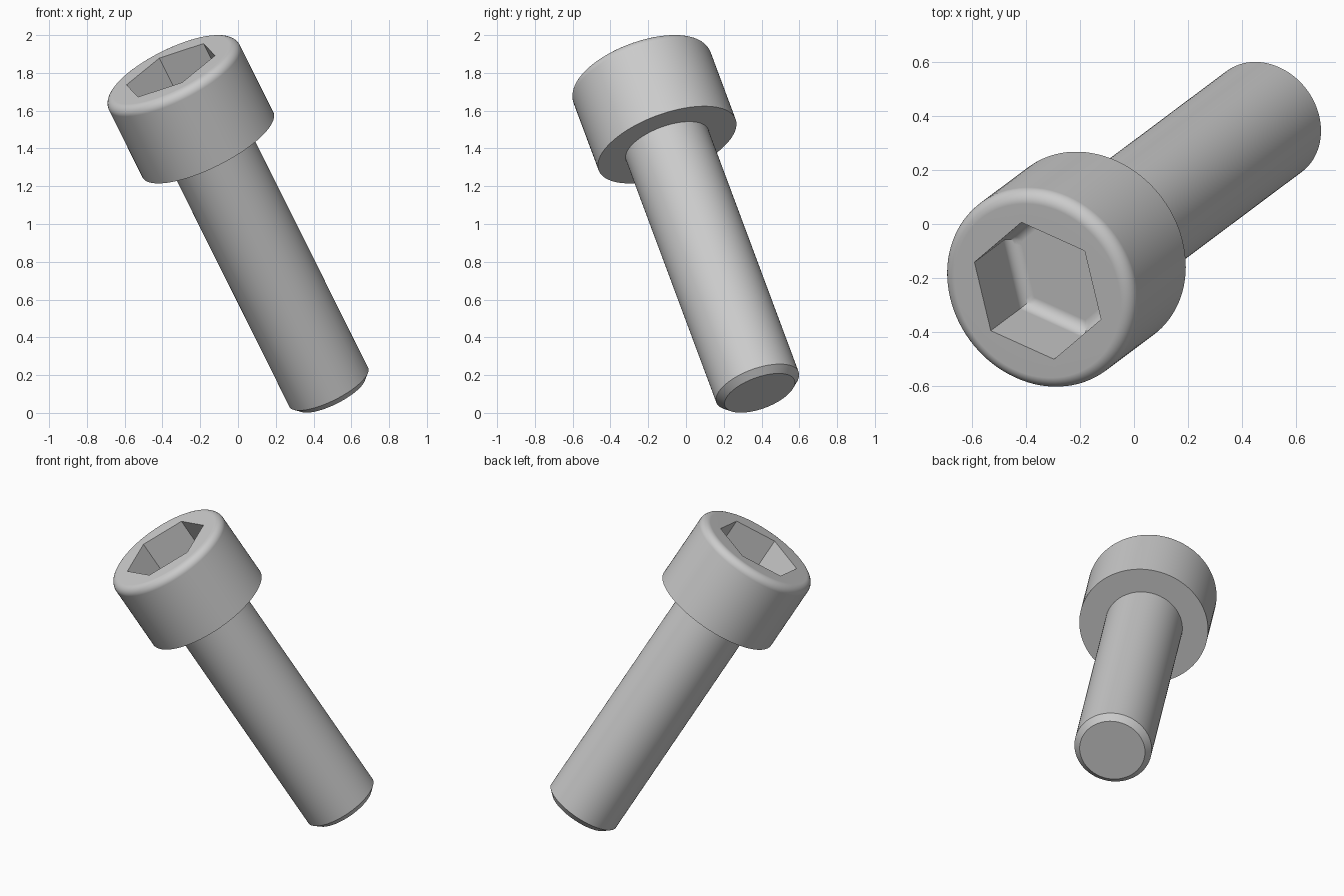
import bpy
import bmesh
from math import pi, cos, sin
from mathutils import Matrix, Vector

if "Cube" in bpy.data.objects:
    bpy.data.objects.remove(bpy.data.objects["Cube"], do_unlink=True)

SEGMENTS = 96
STEPS = 8

# Main sizes, measured along the tilted axis from the head's top face
HEAD_R, HEAD_H, ROUND = 0.387, 0.465, 0.048
SHAFT_R, LENGTH, CHAMFER = 0.2325, 2.013, 0.036
SOCKET_R, SOCKET_DEPTH, SOCKET_ROUND = 0.268, 0.30, 0.046

# Placement: head centre, axis up through the head, one socket corner
top_centre = Vector((-0.356, -0.247, 1.814))
axis = Vector((-0.852, -0.637, 1.709)).normalized()
corner = Vector((0.237, -0.107, 0.078))
corner = (corner - axis * corner.dot(axis)).normalized()
side = axis.cross(corner)
placement = Matrix.Translation(top_centre) @ Matrix((corner, side, axis)).transposed().to_4x4()

steel = bpy.data.materials.new("grey steel")
steel.use_nodes = True
steel.diffuse_color = (0.6, 0.6, 0.6, 1)
steel.node_tree.nodes["Principled BSDF"].inputs["Base Color"].default_value = (0.6, 0.6, 0.6, 1)


def ring_radius(radius, angle, hexagonal):
    """Radius of a circle, or of a hexagon with the given corner radius."""
    if not hexagonal:
        return radius
    return radius * cos(pi / 6) / cos(angle % (pi / 3) - pi / 6)


def loft(name, rings):
    """Join rings of (radius, z, hexagonal) and cap both ends."""
    bm = bmesh.new()
    loops = []
    for radius, z, hexagonal in rings:
        loop = []
        for i in range(SEGMENTS):
            a = 2 * pi * i / SEGMENTS
            r = ring_radius(radius, a + 1e-9, hexagonal)
            loop.append(bm.verts.new((r * cos(a), r * sin(a), z)))
        loops.append(loop)
    for low, high in zip(loops, loops[1:]):
        for i in range(SEGMENTS):
            j = (i + 1) % SEGMENTS
            bm.faces.new((low[i], low[j], high[j], high[i]))
    bm.faces.new(loops[0][::-1])
    bm.faces.new(loops[-1])
    bmesh.ops.recalc_face_normals(bm, faces=bm.faces)
    bm.transform(placement)
    mesh = bpy.data.meshes.new(name)
    bm.to_mesh(mesh)
    bm.free()
    mesh.materials.append(steel)
    obj = bpy.data.objects.new(name, mesh)
    bpy.context.collection.objects.link(obj)
    bpy.ops.object.select_all(action="DESELECT")
    obj.select_set(True)
    bpy.context.view_layer.objects.active = obj
    bpy.ops.object.shade_smooth_by_angle(angle=pi / 6)
    weighted = obj.modifiers.new("even shading", "WEIGHTED_NORMAL")
    weighted.keep_sharp = True
    return obj


quarter = [pi / 2 * i / STEPS for i in range(STEPS + 1)]

# Head: flat underside, straight side, rounded rim, hexagonal socket with rounded floor
head = [(HEAD_R, -HEAD_H, False)]
head += [(HEAD_R - ROUND * (1 - cos(a)), -ROUND * (1 - sin(a)), False) for a in quarter]
head += [(SOCKET_R, 0, True)]
head += [(SOCKET_R - SOCKET_ROUND * (1 - cos(a)) / cos(pi / 6),
          -SOCKET_DEPTH + SOCKET_ROUND * (1 - sin(a)), True) for a in quarter]
loft("head", head)

# Shaft: plain cylinder with a chamfered tip
loft("shaft", [
    (SHAFT_R - CHAMFER, -LENGTH, False),
    (SHAFT_R, -LENGTH + CHAMFER, False),
    (SHAFT_R, -HEAD_H + 0.01, False),
])
